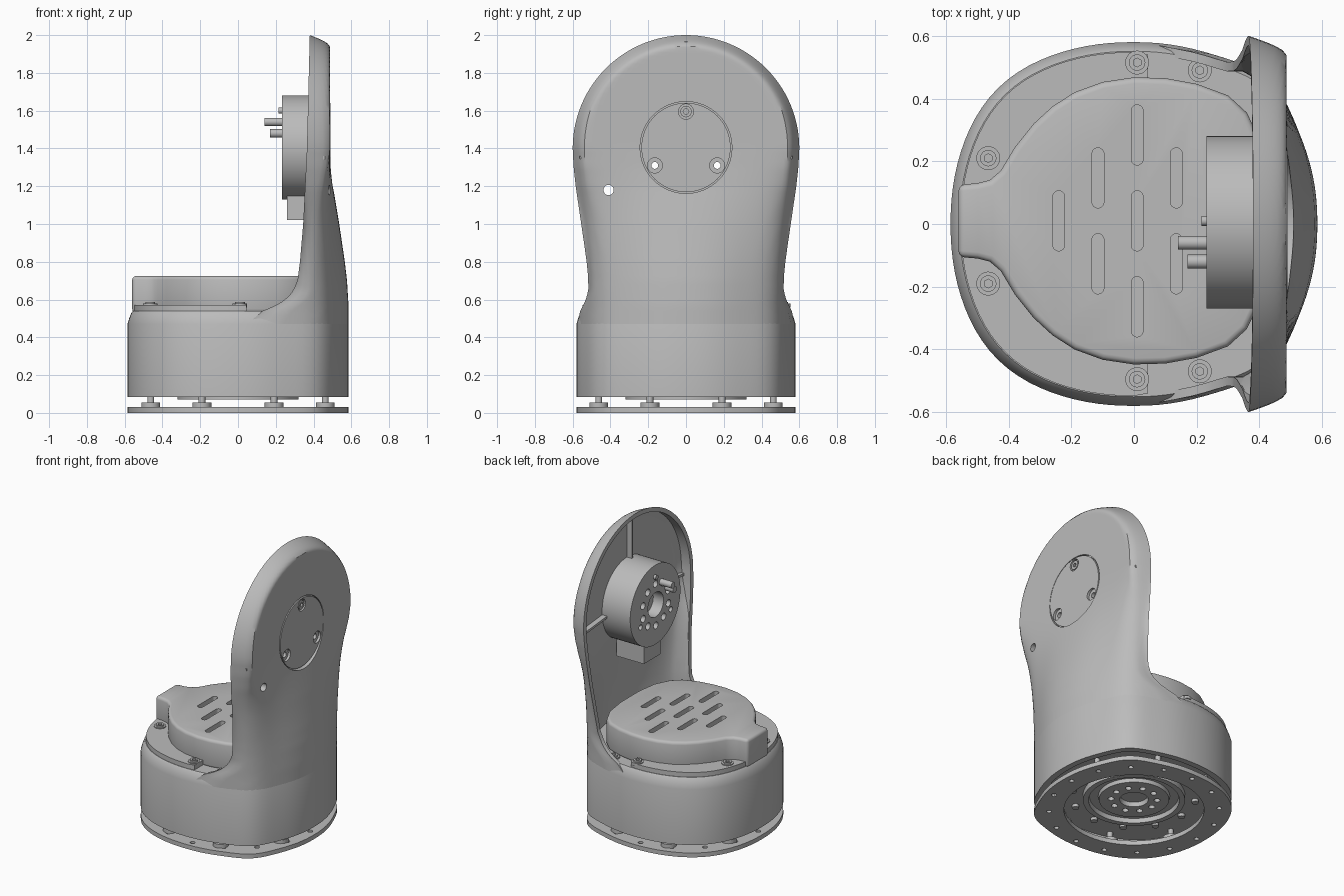
import bpy, bmesh, math
from mathutils import Matrix, Vector

cube = bpy.data.objects.get("Cube")
if cube:
    bpy.data.objects.remove(cube, do_unlink=True)

grey = bpy.data.materials.new("plain grey")
grey.use_nodes = True
grey.diffuse_color = (0.5, 0.5, 0.5, 1)
grey.node_tree.nodes["Principled BSDF"].inputs["Base Color"].default_value = (0.5, 0.5, 0.5, 1)

TAU = math.tau
POWER = 2.2
HALF_X, HALF_Y = 0.585, 0.58


def make(name, bm):
    bmesh.ops.remove_doubles(bm, verts=bm.verts, dist=1e-5)
    bmesh.ops.recalc_face_normals(bm, faces=bm.faces)
    mesh = bpy.data.meshes.new(name)
    bm.to_mesh(mesh)
    bm.free()
    mesh.materials.append(grey)
    obj = bpy.data.objects.new(name, mesh)
    bpy.context.collection.objects.link(obj)
    return obj


def activate(obj):
    bpy.ops.object.select_all(action='DESELECT')
    obj.select_set(True)
    bpy.context.view_layer.objects.active = obj


def loft(name, rings, cap_start=True, cap_end=True):
    """Skin a list of closed rings that share one point count."""
    bm = bmesh.new()
    rows = [[bm.verts.new(p) for p in ring] for ring in rings]
    n = len(rows[0])
    for a, b in zip(rows, rows[1:]):
        for i in range(n):
            bm.faces.new((a[i], a[(i + 1) % n], b[(i + 1) % n], b[i]))
    if cap_start:
        bm.faces.new(rows[0])
    if cap_end:
        bm.faces.new(rows[-1])
    bmesh.ops.dissolve_degenerate(bm, dist=1e-6, edges=bm.edges)
    return make(name, bm)


def prism(name, outline, z0, z1):
    return loft(name, [[(x, y, z) for x, y in outline] for z in (z0, z1)])


def cylinders(name, radius, length, centres, axis='Z', sides=32):
    bm = bmesh.new()
    turn = Matrix.Rotation(math.pi / 2, 4, 'Y') if axis == 'X' else Matrix()
    for c in centres:
        bmesh.ops.create_cone(bm, cap_ends=True, segments=sides, radius1=radius, radius2=radius,
                              depth=length, matrix=Matrix.Translation(c) @ turn)
    return make(name, bm)


def box(name, low, high):
    low, high = Vector(low), Vector(high)
    bm = bmesh.new()
    bmesh.ops.create_cube(bm, size=1, matrix=Matrix.Translation((low + high) / 2)
                          @ Matrix.Diagonal((*(high - low), 1)))
    return make(name, bm)


def cut(obj, cutter, keep=False):
    mod = obj.modifiers.new("cut", 'BOOLEAN')
    mod.operation, mod.solver, mod.object = 'DIFFERENCE', 'EXACT', cutter
    activate(obj)
    bpy.ops.object.modifier_apply(modifier=mod.name)
    if not keep:
        bpy.data.objects.remove(cutter, do_unlink=True)


def table(points, v):
    if v <= points[0][0]:
        return points[0][1]
    for (a, p), (b, q) in zip(points, points[1:]):
        if v <= b:
            return p + (q - p) * (v - a) / (b - a)
    return points[-1][1]


def footprint(scale=1.0, n=96):
    """Rounded outline with fuller corners, most of all on the arm side."""
    pts = []
    for i in range(n):
        c, s = math.cos(TAU * i / n), math.sin(TAU * i / n)
        r = scale * (abs(c / HALF_X) ** POWER + abs(s / HALF_Y) ** POWER) ** (-1 / POWER)
        turn = math.degrees(math.atan2(abs(s), c))
        r *= 1 + 0.05 * math.exp(-((turn - 47) / 9) ** 2 / 2) + 0.02 * math.exp(-((turn - 135) / 14) ** 2 / 2)
        pts.append((r * c, r * s))
    return pts


def around(n, r, start=0.0):
    return [(r * math.cos(start + TAU * i / n), r * math.sin(start + TAU * i / n)) for i in range(n)]


# Base housing
base_rows = [(0.93, 0.11), (0.93, 0.085), (1, 0.085), (1, 0.47), (0.985, 0.5), (0.965, 0.53), (0.95, 0.54)]
loft("base_housing", [[(x, y, z) for x, y in footprint(s)] for s, z in base_rows])

# Upright arm: outer skin, rim and hollow inner side
WIDTH = [(0.47, 0.575), (0.54, 0.56), (0.57, 0.545), (0.6, 0.53), (0.65, 0.517), (0.72, 0.518), (0.8, 0.526),
         (0.9, 0.54), (1.05, 0.562), (1.2, 0.584), (1.3, 0.595), (1.4, 0.6)]
RIM = [(0.47, 0.05), (0.54, 0.13), (0.56, 0.18), (0.58, 0.22), (0.6, 0.25), (0.64, 0.288), (0.7, 0.315),
       (0.8, 0.328), (1.0, 0.345), (1.4, 0.365), (2.0, 0.38)]
FLATTEN = [(0.57, 0), (0.7, 0.08), (0.8, 0.2), (1.0, 0.5), (1.2, 0.84), (1.3, 0.95), (1.4, 1)]
BULGE = sorted((y, x) for x, y in footprint() if x > -0.001)
AXIS_Z, DOME = 1.4, 0.6


def skin_x(y, z):
    bulge = table(BULGE, y)
    return bulge + (0.487 - bulge) * table(FLATTEN, z)


def arm_ring(dome_angle, low_z, cols=48, lip=0.03):
    def edge(inset):
        if low_z is None:
            r = DOME - inset
            return AXIS_Z + r * math.cos(dome_angle), r * math.sin(dome_angle)
        return low_z, table(WIDTH, low_z) - inset
    z, w = edge(0)
    zi, wi = edge(lip)
    rim = table(RIM, z)
    round_width = 0.02 + 0.045 * table(FLATTEN, z)
    ring = []
    for j in range(cols + 1):
        y = w * math.sin(math.pi * (j / cols - 0.5))
        d = DOME - math.hypot(y, z - AXIS_Z) if low_z is None else w - abs(y)
        rise = math.sin(math.pi / 2 * min(1, max(0, d) / round_width))
        ring.append((rim + (max(skin_x(y, z), rim + 0.03) - rim) * rise, y, z))
    rim = table(RIM, zi)
    ring.append((rim, wi, zi))
    for j in range(cols + 1):
        y = wi * math.sin(math.pi * (0.5 - j / cols))
        # the hollow stays shallower close to the rounded edge
        d = DOME - math.hypot(y, zi - AXIS_Z) if low_z is None else w - abs(y)
        depth = 0.04 + 0.02 * max(0, 1 - d / 0.08)
        ring.append((max(skin_x(y, zi) - depth, rim + 0.004), y, zi))
    ring.append((rim, -wi, zi))
    return ring


rings = [arm_ring(math.pi / 2 * i / 28, None) for i in range(29)]
rings += [arm_ring(0, 1.4 - 0.93 * i / 40) for i in range(1, 41)]
arm = loft("upright_arm", rings, cap_start=False)
cut(arm, cylinders("pocket_cutter", 0.243, 0.2, [(0.573, 0, 1.405)], 'X', 64))
cut(arm, cylinders("cable_hole_cutter", 0.027, 0.6, [(0.45, -0.41, 1.18)], 'X'))

# Round cap on the arm and the joint motor behind it
bolts = [(0, 1.595), (0.165, 1.31), (-0.165, 1.31)]
cap = cylinders("joint_cap", 0.236, 0.045, [(0.467, 0, 1.405)], 'X', 64)
cut(cap, cylinders("cap_bore_cutter", 0.04, 0.1, [(0.52, y, z) for y, z in bolts], 'X'))
motor = cylinders("joint_motor", 0.275, 0.23, [(0.347, 0.005, 1.405)], 'X', 64)
cut(motor, cylinders("motor_bore_cutter", 0.085, 0.16, [(0.23, 0, 1.405)], 'X'))
cut(motor, cylinders("motor_hole_cutter", 0.024, 0.1,
                     [(0.23, y, 1.405 + z) for y, z in around(10, 0.145, 0.3)], 'X', 20))
through = cylinders("through_cutter", 0.018, 0.8, [(0.4, y, z) for y, z in bolts[1:]], 'X', 20)
for part in (arm, cap, motor):
    cut(part, through, keep=True)
bpy.data.objects.remove(through, do_unlink=True)
cap_screw = cylinders("cap_screw", 0.03, 0.03, [(0.472, 0, 1.595)], 'X')
cut(cap_screw, cylinders("socket_cutter", 0.015, 0.03, [(0.487, 0, 1.595)], 'X', 6))
box("motor_connector", (0.26, -0.09, 1.02), (0.47, 0.09, 1.16))
cylinders("long_pin", 0.022, 0.12, [(0.2, -0.06, 1.54)], 'X')
cylinders("short_pin", 0.022, 0.09, [(0.215, -0.12, 1.48)], 'X')
cylinders("small_pin", 0.016, 0.04, [(0.235, 0.01, 1.6)], 'X')

# Stiffening ribs inside the arm
for angle in (0, 95, -95):
    rib = box("arm_rib", (0.41, -0.008, 0.25), (0.46, 0.008, 0.565))
    rib.data.transform(Matrix.Translation((0, 0, AXIS_Z)) @ Matrix.Rotation(math.radians(angle), 4, 'X'))

# Flange and vented cover on top of the base
flange = [p for p in footprint(0.945) if p[0] < 0.03]
prism("cover_flange", [(0.045, 0.54)] + flange + [(0.045, -0.54)], 0.53, 0.572)
half = [(-0.56, 0.115), (-0.5, 0.12), (-0.46, 0.13), (-0.425, 0.16), (-0.38, 0.235), (-0.32, 0.31),
        (-0.26, 0.365), (-0.19, 0.41), (-0.1, 0.443), (0, 0.458), (0.1, 0.455), (0.2, 0.437), (0.3, 0.4),
        (0.36, 0.345), (0.41, 0.24), (0.43, 0.1)]
outline = [(x, y + 0.01) for x, y in half] + [(x, 0.01 - y) for x, y in reversed(half)]
cover = prism("vented_cover", outline, 0.53, 0.725)
bevel = cover.modifiers.new("edge", 'BEVEL')
bevel.width, bevel.segments, bevel.limit_method, bevel.angle_limit = 0.02, 3, 'ANGLE', math.radians(60)
activate(cover)
bpy.ops.object.modifier_apply(modifier=bevel.name)
for col, row in [(0, -2), (0, 0), (0, 2), (-1, 1), (-1, -1), (1, 1), (1, -1), (-2, 0), (2, 0)]:
    cx, cy = 0.01 + 0.125 * col, 0.01 + 0.137 * row
    capsule = [(cx + x, cy + y + math.copysign(0.077, y)) for x, y in around(20, 0.019, TAU / 40)]
    cut(cover, prism("slot_cutter", capsule, 0.67, 0.8))


# Socket-head screws with washers
def screw(x, y, z):
    cylinders("screw_washer", 0.038, 0.02, [(x, y, z)])
    head = cylinders("screw_head", 0.026, 0.04, [(x, y, z)])
    cut(head, cylinders("socket_cutter", 0.014, 0.03, [(x, y, z + 0.02)], sides=6))


for side in (-1, 1):
    screw(-0.465, 0.01 + side * 0.2, 0.568)
    screw(0.01, 0.01 + side * 0.505, 0.568)
    screw(0.21, 0.01 + side * 0.48, 0.54)

# Mounting plate, standoffs and the turntable under the base
plate = prism("mounting_plate", footprint(), 0, 0.03)
cut(plate, cylinders("plate_opening_cutter", 0.44, 0.2, [(0, 0, 0)], sides=64))
cut(plate, cylinders("plate_hole_cutter", 0.016, 0.2, [(x, y, 0) for x, y in around(16, 0.535, 0.05)], sides=16))
stations = around(8, 0.5, TAU / 16)
cylinders("standoff_pads", 0.05, 0.03, [(x, y, 0.041) for x, y in stations])
cylinders("standoff_posts", 0.018, 0.08, [(x, y, 0.09) for x, y in stations], sides=16)
cylinders("plate_bolts", 0.03, 0.012, [(x, y, 0.002 + 0.004) for x, y in stations], sides=20)
turntable_profile = [(0.32, 0.14), (0.32, 0.07), (0.285, 0.07), (0.28, 0.1), (0.225, 0.1), (0.22, 0.075),
                     (0.09, 0.075), (0.085, 0.105)]
turntable = loft("turntable", [[(x, y, z) for x, y in around(64, r)] for r, z in turntable_profile])
cut(turntable, cylinders("turntable_hole_cutter", 0.02, 0.06,
                         [(x, y, 0.07) for x, y in around(10, 0.145)], sides=16))
cylinders("underside_ring_screws", 0.022, 0.03, [(x, y, 0.105) for x, y in around(12, 0.39)], sides=16)

# Smooth shading with sharp creases
for obj in list(bpy.context.scene.objects):
    if obj.type == 'MESH':
        activate(obj)
        bpy.ops.object.shade_smooth_by_angle(angle=math.radians(32))
